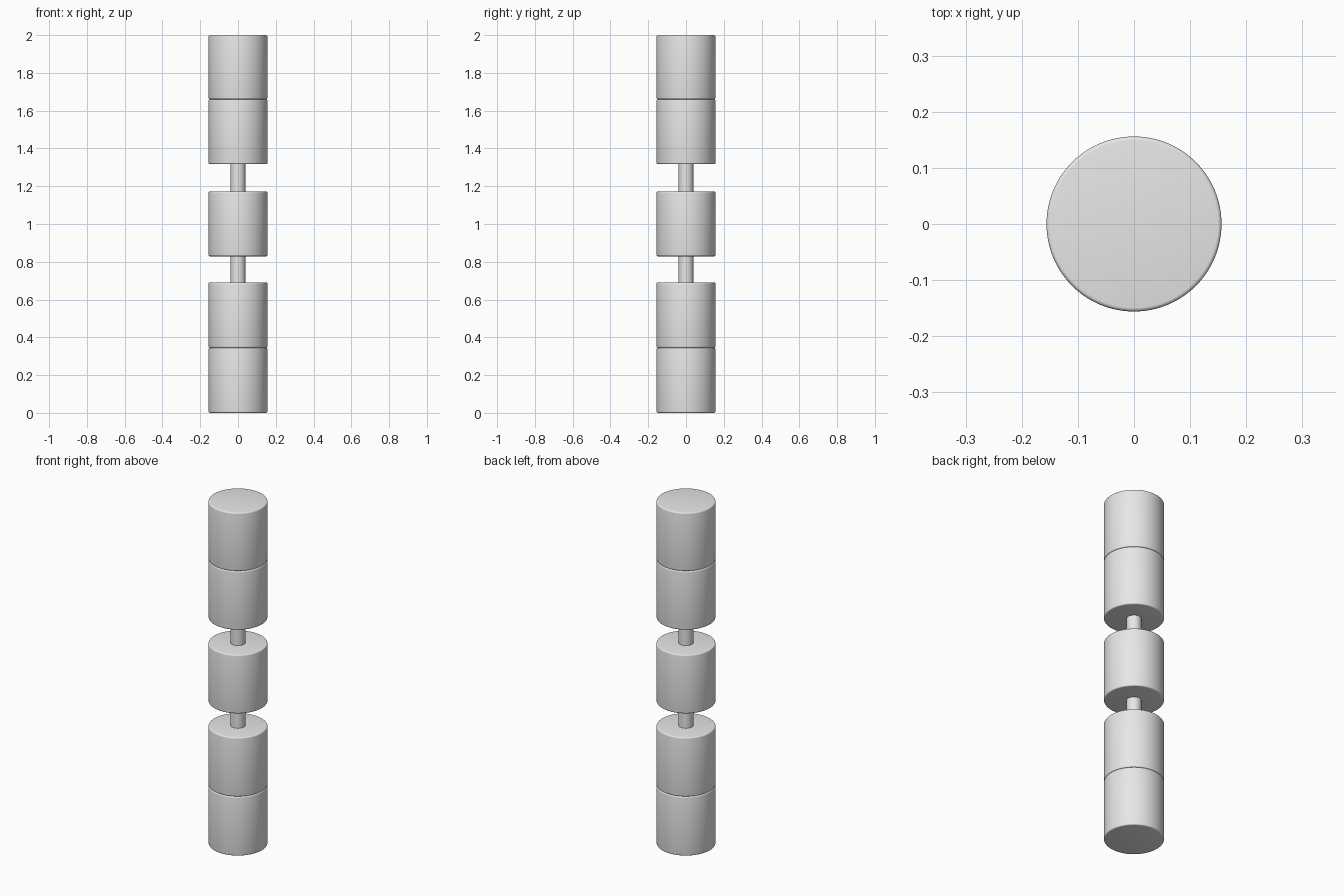
import bpy

cube = bpy.data.objects.get("Cube")
if cube:
    bpy.data.objects.remove(cube, do_unlink=True)

# Single plain grey
grey = bpy.data.materials.new("light_grey")
grey.use_nodes = True
colour = (0.8, 0.8, 0.8, 1)
grey.diffuse_color = colour
grey.node_tree.nodes["Principled BSDF"].inputs["Base Color"].default_value = colour


def cylinder(name, radius, bottom, top, bevel=0):
    bpy.ops.mesh.primitive_cylinder_add(
        vertices=96, radius=radius, depth=top - bottom,
        location=(0, 0, (bottom + top) / 2))
    obj = bpy.context.object
    obj.name = name
    obj.data.materials.append(grey)
    if bevel:
        # Softly rounded rims
        mod = obj.modifiers.new("rounded_rim", "BEVEL")
        mod.width = bevel
        mod.segments = 4
        mod.limit_method = 'ANGLE'
        bpy.ops.object.modifier_apply(modifier=mod.name)
    bpy.ops.object.shade_smooth_by_angle()
    return obj


# Drums: a touching pair at each end and one alone in the middle
drums = {
    "bottom_drum": (0, 0.345),
    "lower_drum": (0.345, 0.69),
    "middle_drum": (0.829, 1.172),
    "upper_drum": (1.317, 1.66),
    "top_drum": (1.66, 2),
}
for name, (bottom, top) in drums.items():
    cylinder(name, 0.156, bottom, top, 0.007)

# Thin rods joining the drums
cylinder("lower_rod", 0.039, 0.67, 0.85)
cylinder("upper_rod", 0.039, 1.15, 1.34)
